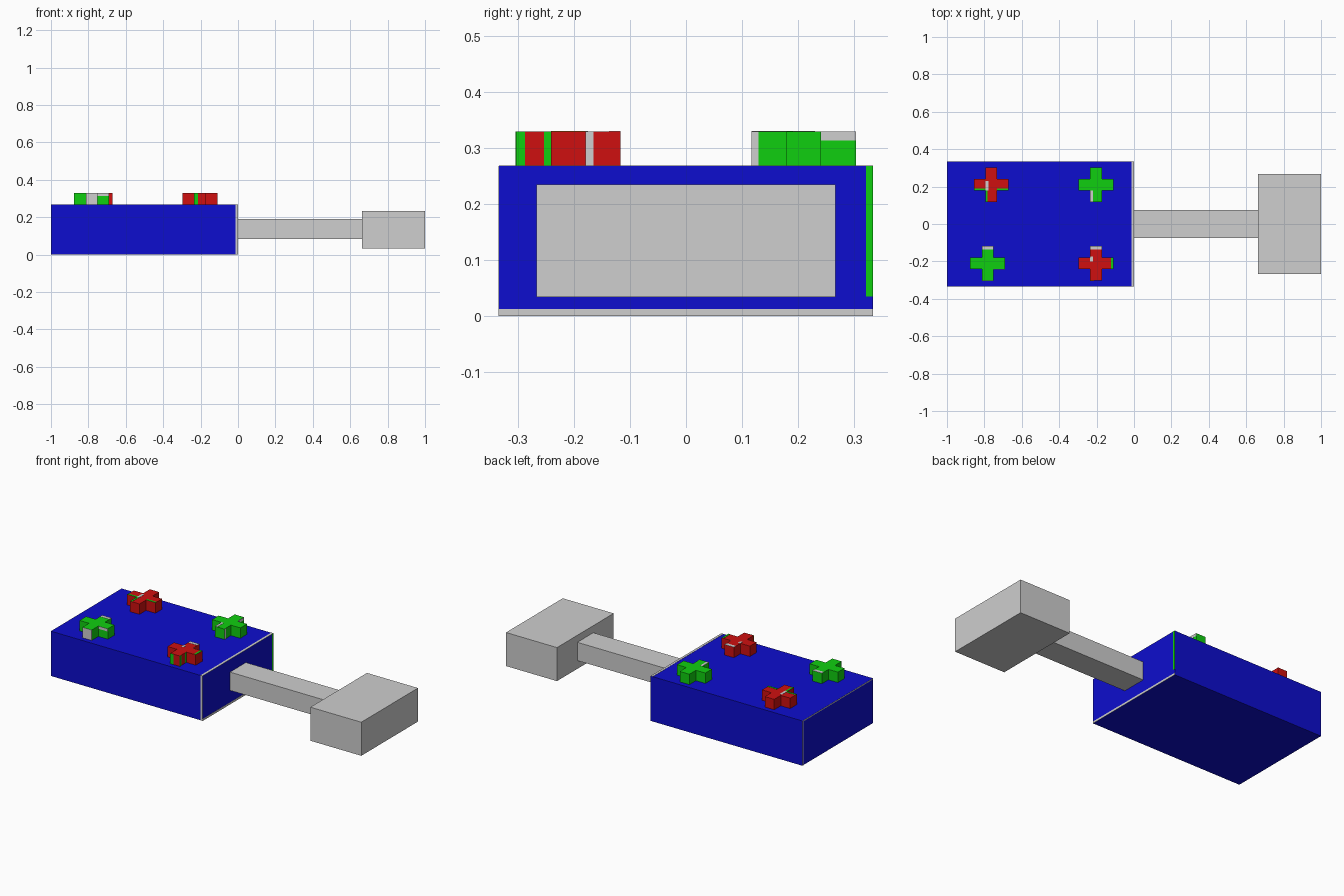
import bpy, bmesh

if "Cube" in bpy.data.objects:
    bpy.data.objects.remove(bpy.data.objects["Cube"])

def material(name, rgb):
    m = bpy.data.materials.new(name)
    m.diffuse_color = (*rgb, 1)
    m.use_nodes = True
    m.node_tree.nodes["Principled BSDF"].inputs["Base Color"].default_value = m.diffuse_color
    return m

BLUE = material("blue", (0.004, 0.004, 0.62))
RED = material("red", (0.62, 0.005, 0.005))
GREEN = material("green", (0.005, 0.62, 0.005))
GREY = material("light grey", (0.62, 0.62, 0.62))

def finish(name, bm, mat):
    bmesh.ops.recalc_face_normals(bm, faces=bm.faces)
    me = bpy.data.meshes.new(name)
    bm.to_mesh(me)
    bm.free()
    me.materials.append(mat)
    ob = bpy.data.objects.new(name, me)
    bpy.context.collection.objects.link(ob)

def box(name, x, y, z, mat):
    """Box spanning the given (min, max) ranges."""
    bm = bmesh.new()
    bmesh.ops.create_cube(bm, size=1)
    for v in bm.verts:
        v.co = [r[0] if c < 0 else r[1] for c, r in zip(v.co, (x, y, z))]
    finish(name, bm, mat)

TOP, Z1, R, W, T = 0.267, 0.329, 0.093, 0.031, 0.001

def cross(name, cx, cy, mat):
    """Plus-shaped button extruded up from the body top."""
    quarter = [(R, -W), (R, W), (W, W)]
    pts = []
    for _ in range(4):
        pts += quarter
        quarter = [(-y, x) for x, y in quarter]
    bm = bmesh.new()
    f = bm.faces.new([bm.verts.new((cx + x, cy + y, TOP)) for x, y in pts])
    ext = bmesh.ops.extrude_face_region(bm, geom=[f])
    for v in ext["geom"]:
        if isinstance(v, bmesh.types.BMVert):
            v.co.z = Z1
    finish(name, bm, mat)

# Main parts
box("body", (-1, 0), (-0.333, 0.333), (0, TOP), BLUE)
box("neck", (0, 0.664), (-0.075, 0.075), (0.083, 0.192), GREY)
box("head", (0.664, 1), (-0.267, 0.267), (0.034, 0.234), GREY)

# Four buttons
LX, RX, Y = -0.783, -0.203, 0.21
BX = LX + 0.02
cross("front_left_button", LX, -Y, GREEN)
cross("front_right_button", RX, -Y, RED)
cross("back_left_button", BX, Y, RED)
cross("back_right_button", RX, Y, GREEN)

# Thin painted edge strips on the body
box("top_edge_strip", (-0.014, 0), (-0.333, 0.333), (TOP, TOP + T), GREY)
box("front_edge_strip", (-0.014, 0), (-0.333 - T, -0.333), (0, TOP), GREY)
box("lower_edge_strip", (0, T), (-0.333, 0.333), (0, 0.012), GREY)
box("side_edge_strip", (0, T), (0.321, 0.333), (0.035, TOP), GREEN)
box("left_top_strip", (-1 - T, -1), (-0.333, 0.333), (TOP - 0.006, TOP), GREY)
box("left_corner_strip", (-1 - T, -1), (0.323, 0.333), (0, TOP), GREY)

# Painted patches on the green buttons
zs, zt = (TOP, Z1), (Z1, Z1 + T)
box("tip_top_patch", (LX - W, LX + W), (-Y + R - 0.02, -Y + R), zt, GREY)
box("tip_front_patch", (LX - W, LX + W), (-Y - R - T, -Y - R), zs, GREY)
box("arm_front_patch", (LX + W, LX + R), (-Y - W - T, -Y - W), (0.313, Z1), GREY)
box("leg_top_patch", (RX - W, RX - W + 0.015), (Y - R, Y - W), zt, GREY)
box("leg_side_patch", (RX + W, RX + W + T), (Y - R, Y - R + 0.012), zs, GREY)
box("upper_side_patch", (RX + W, RX + W + T), (Y + W, Y + R), (0.313, Z1), GREY)

# Painted patches on the red buttons
box("red_tip_patch", (RX - W, RX + W), (-Y + R - 0.02, -Y + R), zt, GREY)
box("red_arm_patch", (RX + R - 0.012, RX + R), (-Y - W, -Y + W), zt, GREEN)
box("red_centre_patch", (RX - W, RX - W + 0.015), (-Y + 0.01, -Y + 0.035), zt, GREY)
box("red_front_patch", (RX - W, RX - W + 0.02), (-Y - R - T, -Y - R), zs, GREEN)
box("red_leg_patch", (RX + W, RX + W + T), (-Y - R, -Y - R + 0.016), zs, GREEN)
box("red_side_patch", (RX + W, RX + W + T), (-Y - W - 0.012, -Y - W), zs, GREEN)
box("red_end_patch", (RX + R, RX + R + T), (-Y + W, -Y + W + 0.001), zs, GREY)
box("red_upper_patch", (RX + W, RX + W + T), (-Y + W, -Y + W + 0.014), zs, GREY)
for s, sides in (("left", (-R, -W)), ("right", (W, R))):
    box("back_arm_edge_" + s, (BX + sides[0], BX + sides[1]),
        (Y - W, Y - W + 0.012), zt, GREEN)
box("back_leg_edge", (BX - W, BX - W + 0.012), (Y - R, Y - W), zt, GREEN)
box("back_centre_patch", (BX - W, BX - W + 0.015), (Y - 0.03, Y + 0.02), zt, GREY)
